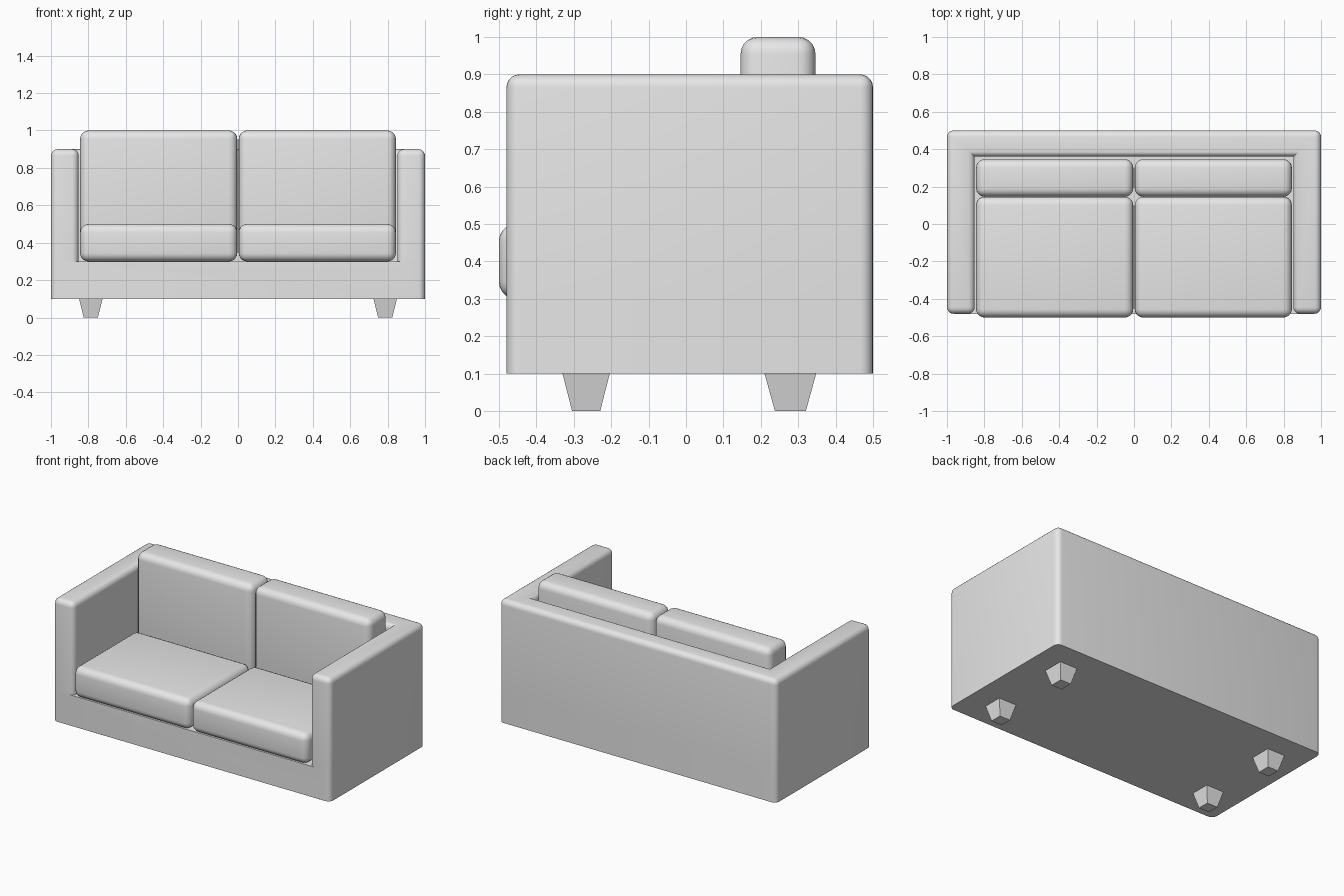
import bpy, bmesh

cube = bpy.data.objects.get("Cube")
if cube:
    bpy.data.objects.remove(cube, do_unlink=True)

grey = bpy.data.materials.new("light_grey")
grey.use_nodes = True
grey.diffuse_color = (0.8, 0.8, 0.8, 1)
grey.node_tree.nodes["Principled BSDF"].inputs["Base Color"].default_value = (0.8, 0.8, 0.8, 1)


def finish(name, bm, smooth=True):
    bmesh.ops.recalc_face_normals(bm, faces=bm.faces[:])
    mesh = bpy.data.meshes.new(name)
    bm.to_mesh(mesh)
    bm.free()
    mesh.materials.append(grey)
    obj = bpy.data.objects.new(name, mesh)
    bpy.context.collection.objects.link(obj)
    if smooth:
        bpy.ops.object.select_all(action="DESELECT")
        obj.select_set(True)
        bpy.context.view_layer.objects.active = obj
        bpy.ops.object.shade_smooth_by_angle(angle=0.6)
    return obj


def box(lo, hi):
    bm = bmesh.new()
    bmesh.ops.create_cube(bm, size=1)
    for v in bm.verts:
        for i in range(3):
            v.co[i] = lo[i] + (v.co[i] + 0.5) * (hi[i] - lo[i])
    return bm


def round_edges(bm, edges, radius):
    bmesh.ops.bevel(bm, geom=edges, offset=radius, offset_type="OFFSET",
                    segments=5, profile=0.5, affect="EDGES", clamp_overlap=True)


def raise_faces(bm, faces, height):
    new = bmesh.ops.extrude_face_region(bm, geom=faces)["geom"]
    for v in new:
        if isinstance(v, bmesh.types.BMVert):
            v.co.z += height
    return [f for f in new if isinstance(f, bmesh.types.BMFace)]


# Frame: a base slab with the arms and back drawn up around the seat well
xs, ys = (-1, -0.852, 0.852, 1), (-0.48, 0.36, 0.5)
bm = bmesh.new()
grid = [[bm.verts.new((x, y, 0.1)) for x in xs] for y in ys]
floor = [bm.faces.new((grid[j][i], grid[j][i + 1], grid[j + 1][i + 1], grid[j + 1][i]))
         for j in range(2) for i in range(3)]
deck = raise_faces(bm, floor, 0.2)
walls = [f for f in deck
         if abs(f.calc_center_median().x) > 0.5 or f.calc_center_median().y > 0.36]
raise_faces(bm, walls, 0.6)
bmesh.ops.recalc_face_normals(bm, faces=bm.faces[:])
bmesh.ops.dissolve_limit(bm, angle_limit=0.02, verts=bm.verts[:], edges=bm.edges[:])


def is_rounded(edge):
    a, b = (v.co for v in edge.verts)
    if min(a.z, b.z) > 0.85:
        return True
    upright = abs(a.z - b.z) > 0.1
    return upright and (abs(a.x) > 0.9 or a.y < -0.4)


round_edges(bm, [e for e in bm.edges if is_rounded(e)], 0.035)
finish("sofa_frame", bm)

# Cushions and legs on both sides
for side, s in (("right", -1), ("left", 1)):
    x0, x1 = sorted((s * 0.004, s * 0.844))
    for part, lo, hi in (("seat_cushion", (x0, -0.5, 0.3), (x1, 0.146, 0.5)),
                         ("back_cushion", (x0, 0.146, 0.3), (x1, 0.346, 1.0))):
        bm = box(lo, hi)
        round_edges(bm, bm.edges[:], 0.045)
        finish(side + "_" + part, bm)

    for part, y, depth in (("front_leg", -0.267, 0.126), ("back_leg", 0.279, 0.138)):
        x = s * 0.787
        bm = box((x - 0.063, y - depth / 2, 0), (x + 0.063, y + depth / 2, 0.1))
        for v in bm.verts:
            if v.co.z < 0.05:
                v.co.x = x + (v.co.x - x) * 0.6
                v.co.y = y + (v.co.y - y) * 0.6
        finish(side + "_" + part, bm, smooth=False)
